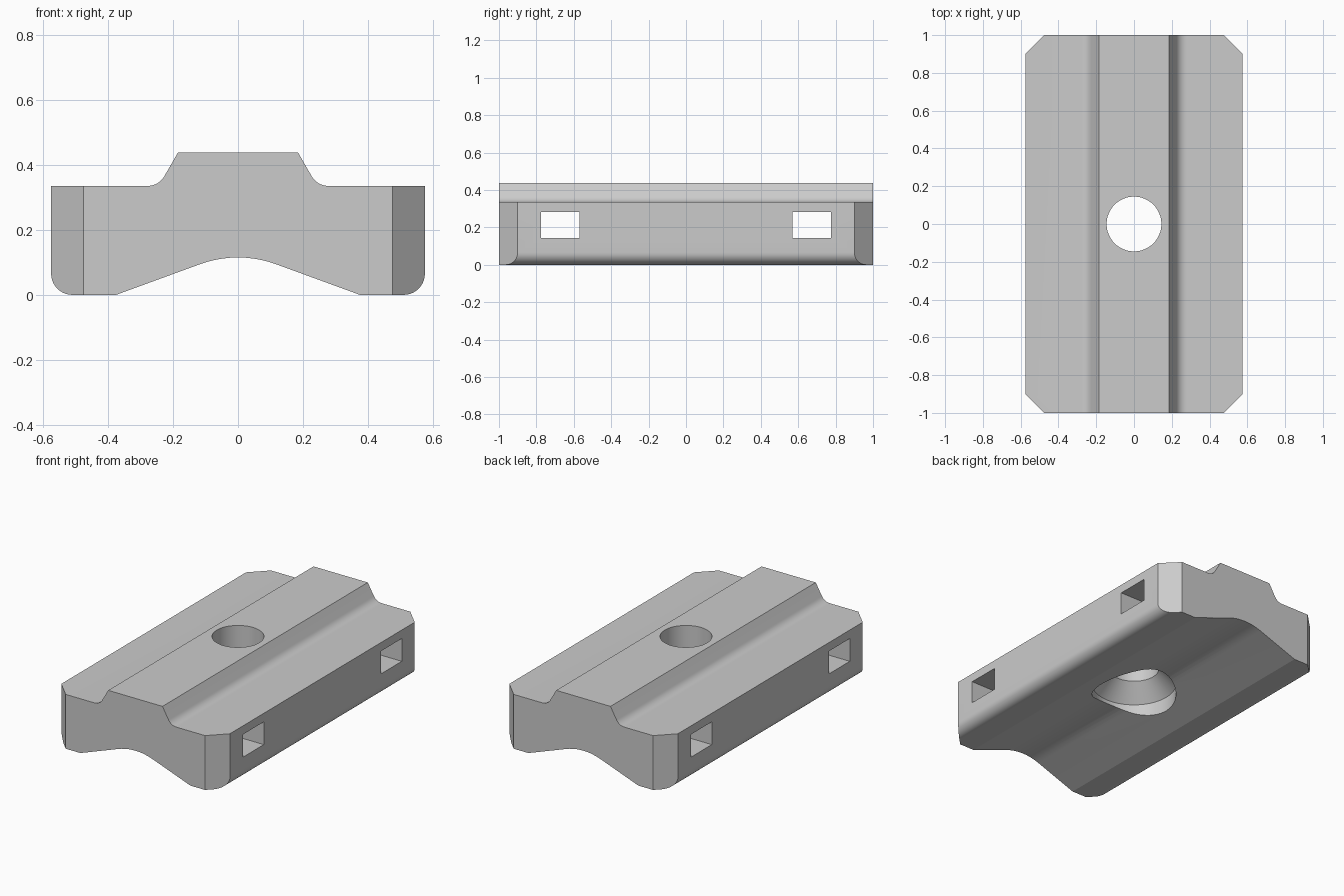
import bpy, bmesh, math
from mathutils import Vector

cube = bpy.data.objects.get("Cube")
if cube:
    bpy.data.objects.remove(cube, do_unlink=True)

HALF_W, HALF_L, CHAMFER = 0.575, 1.0, 0.1
SHOULDER, TOP = 0.335, 0.4375

# One flat grey for the whole part
grey = bpy.data.materials.new("light grey metal")
grey.use_nodes = True
colour = (0.6, 0.6, 0.6, 1)
grey.diffuse_color = colour
grey.node_tree.nodes["Principled BSDF"].inputs["Base Color"].default_value = colour


def fillet(prev, corner, nxt, radius, steps):
    """Points of an arc that rounds a profile corner."""
    p, c, n = Vector(prev), Vector(corner), Vector(nxt)
    a, b = (p - c).normalized(), (n - c).normalized()
    half = a.angle(b) / 2
    centre = c + (a + b).normalized() * radius / math.sin(half)
    start = c + a * radius / math.tan(half) - centre
    end = c + b * radius / math.tan(half) - centre
    sweep = start.angle(end)
    return [centre + (start * math.sin(sweep * (1 - i / steps)) + end * math.sin(sweep * i / steps))
            / math.sin(sweep) for i in range(steps + 1)]


def rounded(points):
    """Expand (x, z, radius) corners into a closed outline."""
    out = []
    for i, (x, z, r) in enumerate(points):
        if r:
            out += fillet(points[i - 1][:2], (x, z), points[(i + 1) % len(points)][:2], r, 10)
        else:
            out.append(Vector((x, z)))
    return out


def make_object(name, bm):
    bmesh.ops.recalc_face_normals(bm, faces=bm.faces)
    mesh = bpy.data.meshes.new(name)
    bm.to_mesh(mesh)
    bm.free()
    obj = bpy.data.objects.new(name, mesh)
    bpy.context.collection.objects.link(obj)
    mesh.materials.append(grey)
    return obj


# Body: rounded cross-section extruded along its length
side = [(0.375, 0, 0), (HALF_W, 0, 0.065), (HALF_W, SHOULDER, 0),
        (0.244, SHOULDER, 0.06), (0.185, TOP, 0)]
mirrored = [(-x, z, r) for x, z, r in reversed(side)]
outline = rounded(side + mirrored + [(0, 0.137, 0.34)])
bm = bmesh.new()
front = bm.faces.new([bm.verts.new((p.x, -HALF_L, p.y)) for p in outline])
ext = bmesh.ops.extrude_face_region(bm, geom=[front], use_keep_orig=True)
bmesh.ops.translate(bm, vec=(0, 2 * HALF_L, 0),
                    verts=[g for g in ext["geom"] if isinstance(g, bmesh.types.BMVert)])

# Chamfered upright corners
for sx in (-1, 1):
    for sy in (-1, 1):
        bmesh.ops.bisect_plane(bm, geom=bm.verts[:] + bm.edges[:] + bm.faces[:],
                               plane_co=(sx * HALF_W, sy * (HALF_L - CHAMFER), 0),
                               plane_no=(sx, sy, 0), clear_outer=True)
        bmesh.ops.holes_fill(bm, edges=[e for e in bm.edges if e.is_boundary], sides=0)
body = make_object("clamp_block", bm)

# Countersunk bore cutter, turned around the vertical axis
bm = bmesh.new()
rings = []
for radius, z in ((0.243, -0.1), (0.243, 0.138), (0.145, 0.24), (0.145, 0.6)):
    circle = bmesh.ops.create_circle(bm, segments=64, radius=radius)["verts"]
    bmesh.ops.translate(bm, verts=circle, vec=(0, 0, z))
    rings.append(circle)
for low, high in zip(rings, rings[1:]):
    for i in range(64):
        j = (i + 1) % 64
        bm.faces.new((low[i], low[j], high[j], high[i]))
bm.faces.new(rings[0])
bm.faces.new(rings[-1])
cutters = [make_object("bore_cutter", bm)]

# Rectangular slots running across the body
for label, y in (("front", -0.672), ("back", 0.672)):
    bm = bmesh.new()
    bmesh.ops.create_cube(bm, size=1)
    bmesh.ops.scale(bm, vec=(1.6, 0.204, 0.14), verts=bm.verts)
    bmesh.ops.translate(bm, vec=(0, y, 0.212), verts=bm.verts)
    cutters.append(make_object(label + "_slot_cutter", bm))

bpy.context.view_layer.objects.active = body
for cutter in cutters:
    cutter.hide_render = True
    mod = body.modifiers.new(cutter.name, "BOOLEAN")
    mod.operation, mod.solver, mod.object = "DIFFERENCE", "EXACT", cutter
    bpy.ops.object.modifier_apply(modifier=mod.name)
    bpy.data.objects.remove(cutter, do_unlink=True)

bpy.ops.object.select_all(action="DESELECT")
body.select_set(True)
bpy.ops.object.shade_smooth_by_angle(angle=math.radians(15))
